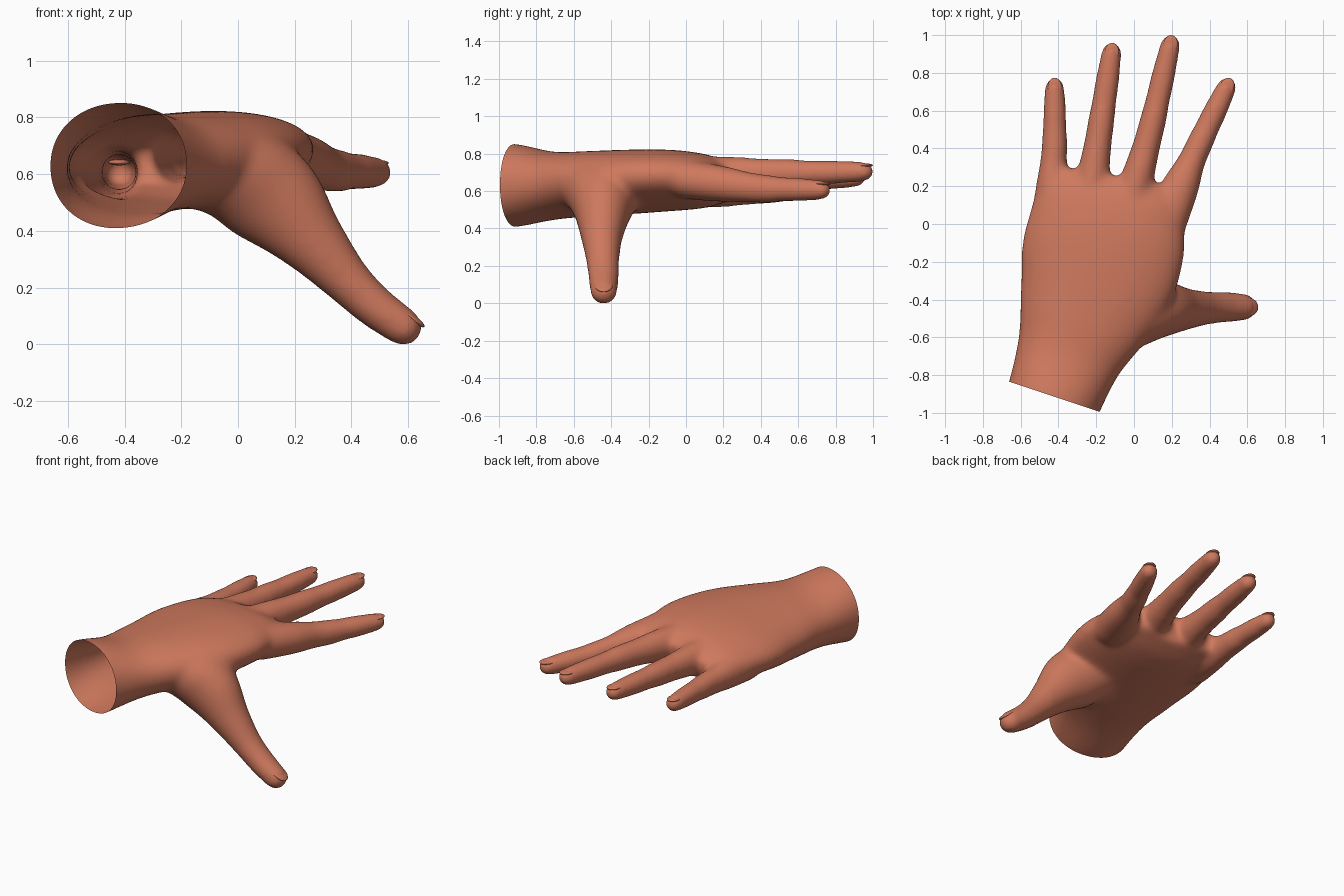
import bpy
import bmesh
import math
from mathutils import Vector, Matrix

if "Cube" in bpy.data.objects:
    bpy.data.objects.remove(bpy.data.objects["Cube"], do_unlink=True)

SIDES = 40
skin = bpy.data.materials.new("terracotta skin")
skin.use_nodes = True
skin.diffuse_color = (0.62, 0.19, 0.11, 1)
skin.node_tree.nodes["Principled BSDF"].inputs["Base Color"].default_value = (0.62, 0.19, 0.11, 1)


def spline(pts, steps=8):
    """Catmull-Rom resampling of equal-length number tuples."""
    out = []
    for i in range(len(pts) - 1):
        a, b, c, d = (pts[max(0, min(len(pts) - 1, i + k))] for k in (-1, 0, 1, 2))
        for s in range(steps):
            t = s / steps
            out.append([0.5 * (2 * q + (r - p) * t + (2 * p - 5 * q + 4 * r - w) * t * t
                               + (3 * q - p - 3 * r + w) * t ** 3)
                        for p, q, r, w in zip(a, b, c, d)])
    return out + [list(pts[-1])]


def frame(tangent, roll=0):
    t = tangent.normalized()
    side = t.cross(Vector((0, 0, 1))).normalized()
    up = side.cross(t)
    return t, side * math.cos(roll) + up * math.sin(roll), up * math.cos(roll) - side * math.sin(roll)


def loft(bm, stations, roll=0, power=2.0, tip=True):
    """Closed tube through stations (x, y, z, half width, half height)."""
    st = spline(stations)
    rows = []
    for i, (x, y, z, a, b) in enumerate(st):
        tan = Vector(st[min(i + 1, len(st) - 1)][:3]) - Vector(st[max(i - 1, 0)][:3])
        rows.append((Vector((x, y, z)), tan, a, b))
    if tip:
        c, tan, a, b = rows[-1]
        for k in range(1, 7):
            ang = k / 6 * math.pi * 0.47
            rows.append((c + tan.normalized() * a * math.sin(ang), tan,
                         a * math.cos(ang), b * math.cos(ang)))
    rings = []
    for c, tan, a, b in rows:
        _, side, up = frame(tan, roll)
        ring = []
        for k in range(SIDES):
            ang = math.tau * k / SIDES
            cu, sv = math.cos(ang), math.sin(ang)
            u = math.copysign(abs(cu) ** (2 / power), cu) * a
            v = math.copysign(abs(sv) ** (2 / power), sv) * b
            ring.append(bm.verts.new(c + side * u + up * v))
        rings.append(ring)
    for r, s in zip(rings, rings[1:]):
        for k in range(SIDES):
            n = (k + 1) % SIDES
            bm.faces.new((r[k], r[n], s[n], s[k]))
    bm.faces.new(rings[0][::-1])
    bm.faces.new(rings[-1])


def nail(bm, tip, tangent, r):
    """Flat oval nail set into the upper side of a fingertip."""
    t, side, up = frame(tangent)
    m = Matrix((side, t, up)).transposed().to_4x4()
    m.translation = tip - t * r * 1.05 + up * r * 0.6
    bmesh.ops.create_uvsphere(bm, u_segments=24, v_segments=12, radius=1,
                              matrix=m @ Matrix.Diagonal((r * 0.7, r * 0.95, r * 0.2, 1)))


def make_object(name, bm):
    bmesh.ops.recalc_face_normals(bm, faces=bm.faces)
    mesh = bpy.data.meshes.new(name)
    bm.to_mesh(mesh)
    bm.free()
    mesh.materials.append(skin)
    ob = bpy.data.objects.new(name, mesh)
    bpy.context.collection.objects.link(ob)
    return ob


hand, nails = bmesh.new(), bmesh.new()

# Wrist and palm
loft(hand, [
    (-0.465, -1.04, 0.63, 0.255, 0.224),
    (-0.42, -0.91, 0.63, 0.255, 0.222),
    (-0.345, -0.70, 0.63, 0.285, 0.18),
    (-0.27, -0.50, 0.64, 0.355, 0.172),
    (-0.20, -0.30, 0.65, 0.415, 0.168),
    (-0.16, -0.12, 0.657, 0.43, 0.162),
    (-0.14, 0.02, 0.657, 0.412, 0.152),
    (-0.12, 0.14, 0.655, 0.385, 0.13),
    (-0.10, 0.25, 0.645, 0.33, 0.08)], roll=0.08, power=2.1, tip=False)

# Fingers: base, middle, tip, radius, swelling at the root
FINGERS = [
    ((-0.45, 0.0, 0.61), (-0.42, 0.4, 0.605), (-0.42, 0.78, 0.61), 0.067, 1.0),
    ((-0.255, 0.0, 0.66), (-0.18, 0.5, 0.665), (-0.11, 0.965, 0.675), 0.069, 1.0),
    ((-0.05, 0.0, 0.68), (0.09, 0.5, 0.695), (0.205, 1.005, 0.705), 0.069, 1.0),
    ((0.15, -0.02, 0.665), (0.335, 0.4, 0.612), (0.515, 0.775, 0.605), 0.069, 1.16),
]
# Knuckle swelling along each finger: position, width, height
KNUCKLES = [(0, 1.5, 1.55), (0.25, 1.27, 1.42), (0.42, 1.08, 1.2), (0.56, 1.03, 1.12),
            (0.68, 0.95, 0.98), (0.8, 0.94, 0.95), (1, 0.8, 0.8)]
for base, mid, end, r, root in FINGERS:
    base, mid, end = Vector(base), Vector(mid), Vector(end)
    end_dir = (end - mid).normalized()
    last = end - end_dir * r * 0.8
    stations = []
    for t, w, h in KNUCKLES:
        p = base.lerp(mid, t * 2) if t < 0.5 else mid.lerp(last, t * 2 - 1)
        swell = root if t < 0.4 else 1
        stations.append((*p, r * w * swell, r * h))
    loft(hand, stations)
    nail(nails, end, end_dir, r * 0.8)

# Thumb, its root arching out of the back of the hand
loft(hand, [
    (-0.28, -0.42, 0.65, 0.26, 0.14),
    (-0.04, -0.44, 0.62, 0.235, 0.175),
    (0.12, -0.445, 0.515, 0.165, 0.18),
    (0.26, -0.45, 0.365, 0.115, 0.123),
    (0.38, -0.445, 0.23, 0.09, 0.088),
    (0.48, -0.44, 0.135, 0.083, 0.077),
    (0.58, -0.44, 0.063, 0.074, 0.07)])
nail(nails, Vector((0.638, -0.44, 0.022)), Vector((0.8, 0, -0.58)), 0.072)

# Fuse everything into one smooth skin
body = make_object("hand_skin", hand)
remesh = body.modifiers.new("fuse", 'REMESH')
remesh.mode = 'VOXEL'
remesh.voxel_size = 0.011
smooth = body.modifiers.new("soften", 'SMOOTH')
smooth.factor = 0.5
smooth.iterations = 55
graph = bpy.context.evaluated_depsgraph_get()
fused = bpy.data.meshes.new_from_object(body.evaluated_get(graph))
body.modifiers.clear()

# Cut the wrist open on a slanted plane
bm = bmesh.new()
bm.from_mesh(fused)
bmesh.ops.bisect_plane(bm, geom=bm.verts[:] + bm.edges[:] + bm.faces[:],
                       plane_co=(-0.42, -0.915, 0.63), plane_no=(0.316, 0.949, 0),
                       clear_inner=True)
bm.to_mesh(fused)
bm.free()
fused.materials.clear()
fused.materials.append(skin)
body.data = fused

nail_ob = make_object("finger_nails", nails)
for ob in (body, nail_ob):
    for poly in ob.data.polygons:
        poly.use_smooth = True
